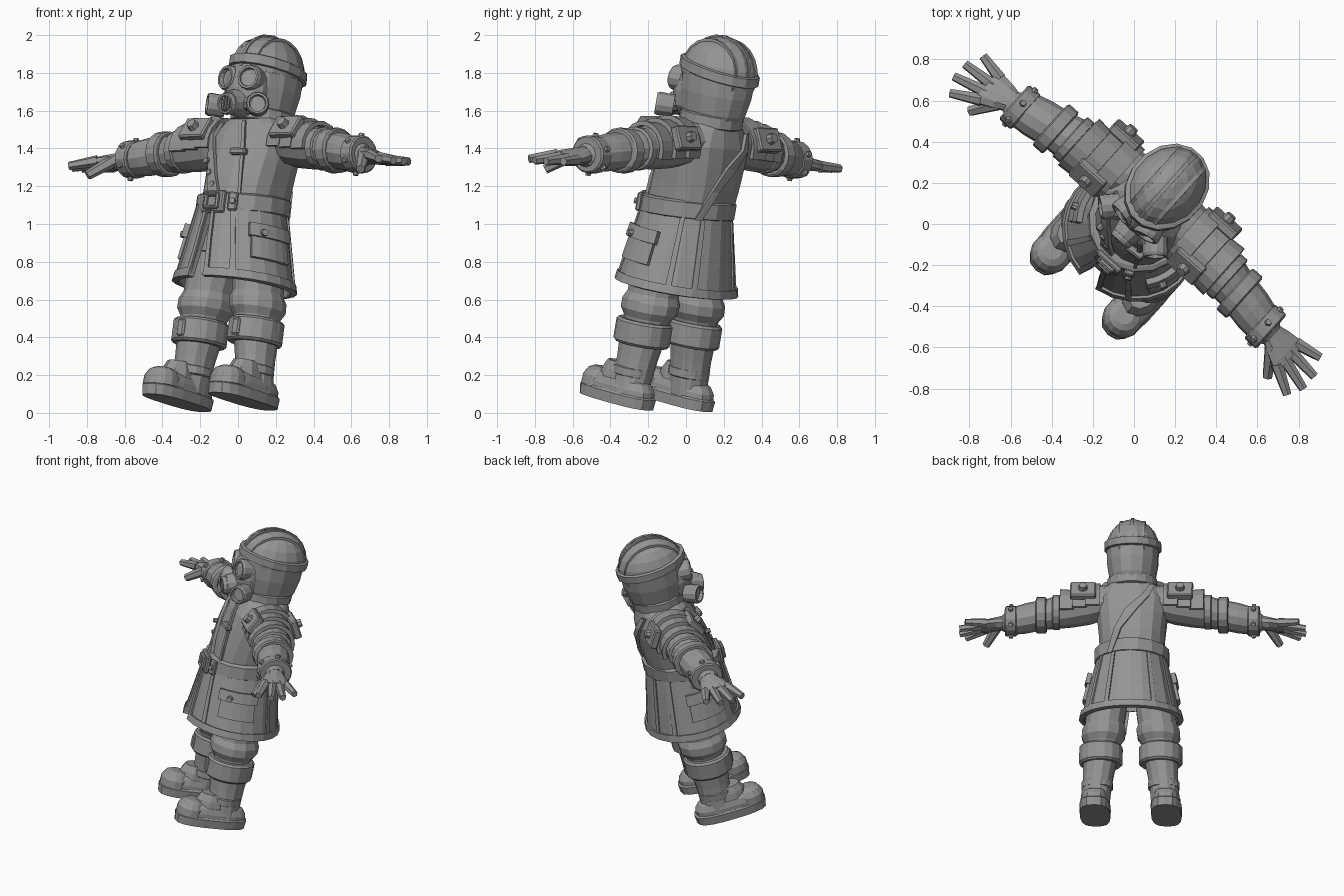
import bpy, bmesh
from math import sin, cos, pi, radians, copysign
from mathutils import Matrix, Vector

cube = bpy.data.objects.get("Cube")
if cube:
    bpy.data.objects.remove(cube)

grey = (.3, .3, .3, 1)
material = bpy.data.materials.new("clay grey")
material.use_nodes = True
material.diffuse_color = grey
material.node_tree.nodes["Principled BSDF"].inputs["Base Color"].default_value = grey

# The figure is modelled upright, then turned aside and leaned back
pose = (Matrix.Translation((.015, -.03, .005)) @ Matrix.Rotation(radians(-42), 4, "Z")
        @ Matrix.Rotation(radians(-12), 4, "X") @ Matrix.Rotation(radians(-1), 4, "Y"))


def finish(name, bm, mirror=False, thick=0, bevel=0):
    bmesh.ops.recalc_face_normals(bm, faces=bm.faces)
    mesh = bpy.data.meshes.new(name)
    bm.to_mesh(mesh)
    bm.free()
    mesh.materials.append(material)
    part = bpy.data.objects.new(name, mesh)
    part.matrix_world = pose
    bpy.context.collection.objects.link(part)
    if thick:
        solid = part.modifiers.new("thickness", "SOLIDIFY")
        solid.thickness, solid.offset = thick, 0
    if bevel:
        edge = part.modifiers.new("bevel", "BEVEL")
        edge.width, edge.segments = bevel, 1
    if mirror:
        part.modifiers.new("mirror", "MIRROR")


def skin(bm, loops, closed):
    for low, high in zip(loops, loops[1:]):
        count = len(low)
        for i in range(count if closed else count - 1):
            j = (i + 1) % count
            bm.faces.new((low[i], low[j], high[j], high[i]))


def around(turn, u, v, power):
    """Point on an ellipse; a power above two squares it off."""
    return [copysign(abs(f) ** (2 / power), f) * r for f, r in ((cos(turn), u), (sin(turn), v))]


def loft(name, rings, mirror=False, sides=14, axis="Z", power=2, slope=0):
    """Closed tube through rings of (centre, first radius, second radius)."""
    bm = bmesh.new()
    loops = []
    for centre, u, v in rings:
        loop = []
        for i in range(sides):
            a, b = around(2 * pi * (i + .5) / sides, u, v, power)
            offset = (a, b, -slope * b) if axis == "Z" else (0, a, b)
            loop.append(bm.verts.new(Vector(centre) + Vector(offset)))
        loops.append(loop)
    skin(bm, loops, True)
    bm.faces.new(loops[0])
    bm.faces.new(loops[-1])
    finish(name, bm, mirror)


def column(name, x, y, ratio, profile, mirror=False, sides=14, power=2):
    """Upright tube from (height, radius) pairs; ratio is depth over width."""
    loft(name, [((x, y, z), r, r * ratio) for z, r in profile], mirror, sides, power=power)


def band(name, centre, u, v, height, mirror=False, axis="Z", power=2, slope=0):
    """Raised ring with chamfered rims."""
    step = Vector((0, 0, height)) if axis == "Z" else Vector((height, 0, 0))
    rims = ((-.5, .92), (-.4, 1), (.4, 1), (.5, .92))
    loft(name, [(Vector(centre) + step * t, u * k, v * k) for t, k in rims], mirror, 16, axis, power, slope)


def shell(name, rows, segments, thick, mirror=False, power=2):
    """Curved plate from rows of (y, z, rx, ry, start, end); angle zero is the front."""
    bm = bmesh.new()
    loops = []
    for y, z, rx, ry, start, end in rows:
        points = [around(start + (end - start) * i / segments, ry, rx, power) for i in range(segments + 1)]
        loops.append([bm.verts.new((side, y - front, z)) for front, side in points])
    skin(bm, loops, False)
    finish(name, bm, mirror, thick)


def box(name, at, size, turn=0, tilt=0, mirror=False):
    bm = bmesh.new()
    place = Matrix.Translation(at) @ Matrix.Rotation(turn, 4, "Z") @ Matrix.Rotation(tilt, 4, "X")
    bmesh.ops.create_cube(bm, size=1, matrix=place @ Matrix.Diagonal((*size, 1)))
    finish(name, bm, mirror, bevel=.008)


def aim(at, direction):
    return Matrix.Translation(at) @ direction.to_track_quat("Z", "Y").to_matrix().to_4x4()


def peg(name, start, end, r_start, r_end, mirror=False, sides=8):
    start, end = Vector(start), Vector(end)
    bm = bmesh.new()
    bmesh.ops.create_cone(bm, cap_ends=True, segments=sides, radius1=r_start, radius2=r_end,
                          depth=(end - start).length, matrix=aim((start + end) / 2, end - start))
    finish(name, bm, mirror)


def lens(name, at, direction, radius, depth, mirror=False):
    """Round rim with a recessed disc."""
    place = aim(at, Vector(direction))
    bm = bmesh.new()
    loops = []
    for k, z in ((.95, -depth), (1, 0), (.9, .015), (.72, .015), (.66, -.01)):
        turns = [2 * pi * i / 12 for i in range(12)]
        loops.append([bm.verts.new(place @ Vector((radius * k * cos(t), radius * k * sin(t), z))) for t in turns])
    skin(bm, loops, True)
    bm.faces.new(loops[0])
    bm.faces.new(loops[-1])
    finish(name, bm, mirror)


# Head and ribbed helmet
head_y = -.13
column("head", 0, head_y, 1.22, [(1.54, .13), (1.6, .155), (1.7, .172), (1.82, .176)])
arc = [i * pi / 11 for i in range(6)]
column("helmet_dome", 0, head_y, 1.25, [(1.78, .176)] + [(1.8 + .2 * sin(a), .178 * cos(a)) for a in arc], sides=16)
band("helmet_band", (0, head_y, 1.82), .19, .235, .06, slope=.1)
for x, shrink in ((-.075, .9), (0, 1), (.075, .9)):
    bm = bmesh.new()
    bmesh.ops.create_cone(bm, cap_ends=True, segments=20, radius1=1, radius2=1, depth=.02,
                          matrix=Matrix.Translation((x, head_y, 1.81))
                          @ Matrix.Diagonal((1, .22 * shrink, .2 * shrink, 1)) @ Matrix.Rotation(pi / 2, 4, "Y"))
    finish("helmet_rib", bm)

# Breathing mask
column("mask_face", 0, -.27, .8, [(1.55, .08), (1.6, .12), (1.68, .135), (1.75, .13), (1.8, .1)])
lens("goggle", (.078, -.355, 1.735), (.2, -1, 0), .07, .06, True)
peg("mask_snout", (0, -.3, 1.61), (0, -.41, 1.59), .085, .06, sides=12)
lens("mask_vent", (0, -.42, 1.58), (0, -1, -.2), .06, .03)
for x in (-.02, 0, .02):
    box("vent_bar", (x, -.425, 1.58), (.01, .02, .08))
peg("filter_neck", (.06, -.32, 1.6), (.15, -.35, 1.59), .04, .045, True)
lens("filter_canister", (.17, -.365, 1.59), (.65, -.75, 0), .063, .08, True)

# Torso and collar
torso = [(1.04, .21, .22), (1.2, .22, .22), (1.33, .235, .21), (1.43, .245, .195), (1.51, .2, .16), (1.56, .14, .14)]
boxy = 2.5


def torso_y(z):
    return -.18 + .1 * (z - 1.05)


def torso_strip(name, start, end, half, grow):
    """Strip over the torso whose angle runs from start to end on the way up."""
    rows = []
    for i, (z, rx, ry) in enumerate(torso[:5]):
        middle = start + (end - start) * i / 4
        rows.append((torso_y(z), z, rx + grow, ry + grow, middle - half, middle + half))
    shell(name, rows, 2, .02, power=boxy)


loft("torso", [((0, torso_y(z), z), rx, ry) for z, rx, ry in torso], sides=16, power=boxy)
column("neck", 0, head_y, 1.1, [(1.5, .13), (1.62, .13)])
band("collar", (0, head_y, 1.56), .165, .175, .07)

# Diagonal strap over the right shoulder, coat edge and chest clip
torso_strip("strap_front", 0, -.8, .12, .012)
torso_strip("strap_back", pi - .6, pi + .6, .1, .012)
torso_strip("coat_edge", .6, .1, .04, .006)
for i in range(3):
    x, y, z = -.04 - .04 * i, -.38 + .008 * i, 1.15 + .065 * i
    peg("strap_stud", (x, y, z), (x, y - .035, z), .02, .015)
box("chest_clip", (.085, -.37, 1.33), (.1, .04, .035), turn=.1)

# Belt and buckle
band("belt", (0, -.187, 1.07), .25, .255, .1, slope=-.08)
box("buckle", (.02, -.44, 1.045), (.15, .03, .12))
for side in (-1, 1):
    box("buckle_frame_side", (.02 + side * .04, -.46, 1.045), (.02, .03, .09))
    box("buckle_frame_rail", (.02, -.46, 1.045 + side * .035), (.09, .03, .02))
box("belt_keeper", (.13, -.415, 1.05), (.05, .03, .1), turn=.5)
peg("belt_stud", (.13, -.41, 1.05), (.145, -.44, 1.05), .02, .016)


# Coat skirt, split at the front
def skirt(z, grow=0):
    t = (1.06 - z) / .42
    return -.19 + .015 * t, z, .22 + .1 * t + grow, .235 + .06 * t + grow


def skirt_strip(name, top, bottom, start, end, grow, segments=2, thick=.015, skew=0):
    rows = []
    for t in (0, .5, 1):
        z = top + (bottom - top) * t
        rows.append((*skirt(z, grow), start + skew * t, end + skew * t))
    shell(name, rows, segments, thick, True)


gaps = [(1.06, .02), (.95, .04), (.8, .08), (.64, .14)]
shell("coat_skirt", [(*skirt(z), gap, 2 * pi - gap) for z, gap in gaps], 22, .025)
shell("skirt_hem", [(*skirt(z, .008), .14, 2 * pi - .14) for z in (.68, .635)], 22, .035)
shell("front_tail", [(*skirt(z, -.02), -.4, .4) for z in (1.04, .9, .78)], 4, .015)
skirt_strip("front_flap_edge", 1.04, .65, .05, .13, .015, skew=.1)
skirt_strip("front_pleat", 1.04, .66, .5, .6, .012, skew=.1)
for angle in (.5, .95):
    skirt_strip("seam_strip", 1.04, .66, pi - angle - .05, pi - angle + .05, .012)
skirt_strip("pocket", .92, .76, .95, 1.75, .018, 5, .03)
skirt_strip("pocket_flap", .945, .875, .9, 1.8, .032, 5, .03)
peg("pocket_button", (.25, -.29, .9), (.3, -.315, .9), .024, .018, True)


# Legs, set wider toward the feet
def leg_tube(name, profile):
    loft(name, [((.24 - .11 * z, -.175, z), r, r * 1.1) for z, r in profile], True, 12)


def leg_band(name, z, radius, height):
    band(name, (.24 - .11 * z, -.18, z), radius, radius * 1.08, height, True)


leg_tube("trousers", [(.9, .12), (.7, .135), (.6, .13), (.56, .147), (.51, .145), (.47, .12), (.42, .11)])
leg_band("boot_cuff", .39, .145, .13)
box("cuff_tab", (.195, -.33, .39), (.05, .03, .09), mirror=True)
leg_tube("boot_shaft", [(.36, .115), (.25, .103), (.15, .098), (.05, .1)])
leg_band("ankle_fold", .18, .105, .05)

# Feet
foot = (.235, -.25)
column("boot_sole", *foot, 2.35, [(0, .1), (.055, .103), (.065, .096)], True, 18, 2.8)
column("boot_upper", *foot, 2.4, [(.05, .096), (.09, .095), (.125, .084), (.15, .055)], True, 18, 2.8)
column("boot_tongue", .235, -.26, 1.4, [(.1, .09), (.17, .078), (.215, .06)], True, 10)
column("toe_cap", .235, -.39, .98, [(.06, .099), (.11, .096), (.145, .075), (.16, .045)], True, 14)


# Sleeves, cuffs and studded bracelets along a straight drooping arm
def arm(x, dy=0, dz=0):
    s = (x - .25) / .45
    return Vector((x, -.13 - .07 * s + dy, 1.42 - .07 * s + dz))


profile = [(.15, .11), (.28, .125), (.4, .12), (.53, .105), (.57, .1), (.7, .1), (.8, .09), (.86, .05)]
loft("sleeve", [(arm(x), r * 1.08, r) for x, r in profile], True, 12, "X")
for name, x, radius, width in (("elbow_roll", .5, .115, .05), ("elbow_cuff", .6, .12, .07), ("bracelet", .8, .1, .08)):
    band(name, arm(x), radius * 1.12, radius, width, True, "X")
for i in range(6):
    c, s = cos(i * pi / 3 + .5), sin(i * pi / 3 + .5)
    peg("bracelet_stud", arm(.8, .1 * c, .09 * s), arm(.8, .125 * c, .115 * s), .02, .014, True, 6)

# Layered shoulder plates with bolted pads at both ends
for i in range(3):
    bm = bmesh.new()
    loops = []
    for x, r in ((.21 + .085 * i, .15), (.305 + .085 * i, .157)):
        r -= .009 * i
        turns = [radians(20 * k - 10) for k in range(11)]
        loops.append([bm.verts.new((x, -.14 - .01 * i + r * cos(t), 1.4 - .01 * i + r * sin(t))) for t in turns])
    skin(bm, loops, False)
    finish("shoulder_plate", bm, True, .025)
for side in (-1, 1):
    box("shoulder_pad", (.32, -.14 + side * .14, 1.475), (.17, .05, .13), tilt=side * .5, mirror=True)
    peg("shoulder_bolt", (.32, -.14 + side * .15, 1.48), (.32, -.14 + side * .19, 1.5), .034, .026, True)

# Hands with fanned fingers
palm = [(.84, .055, .05), (.9, .08, .042), (.96, .098, .036), (.995, .094, .028)]
loft("palm", [(arm(x), u, v) for x, u, v in palm], True, 10, "X")
for i in range(4):
    spread = i - 1.5
    reach = 1.145 - .02 * spread ** 2
    peg("finger", arm(.965, .047 * spread), arm(reach, .08 * spread, .012 * spread), .032, .022, True, 6)
peg("thumb", arm(.89, -.04), arm(.97, -.13, -.09), .036, .025, True, 6)
